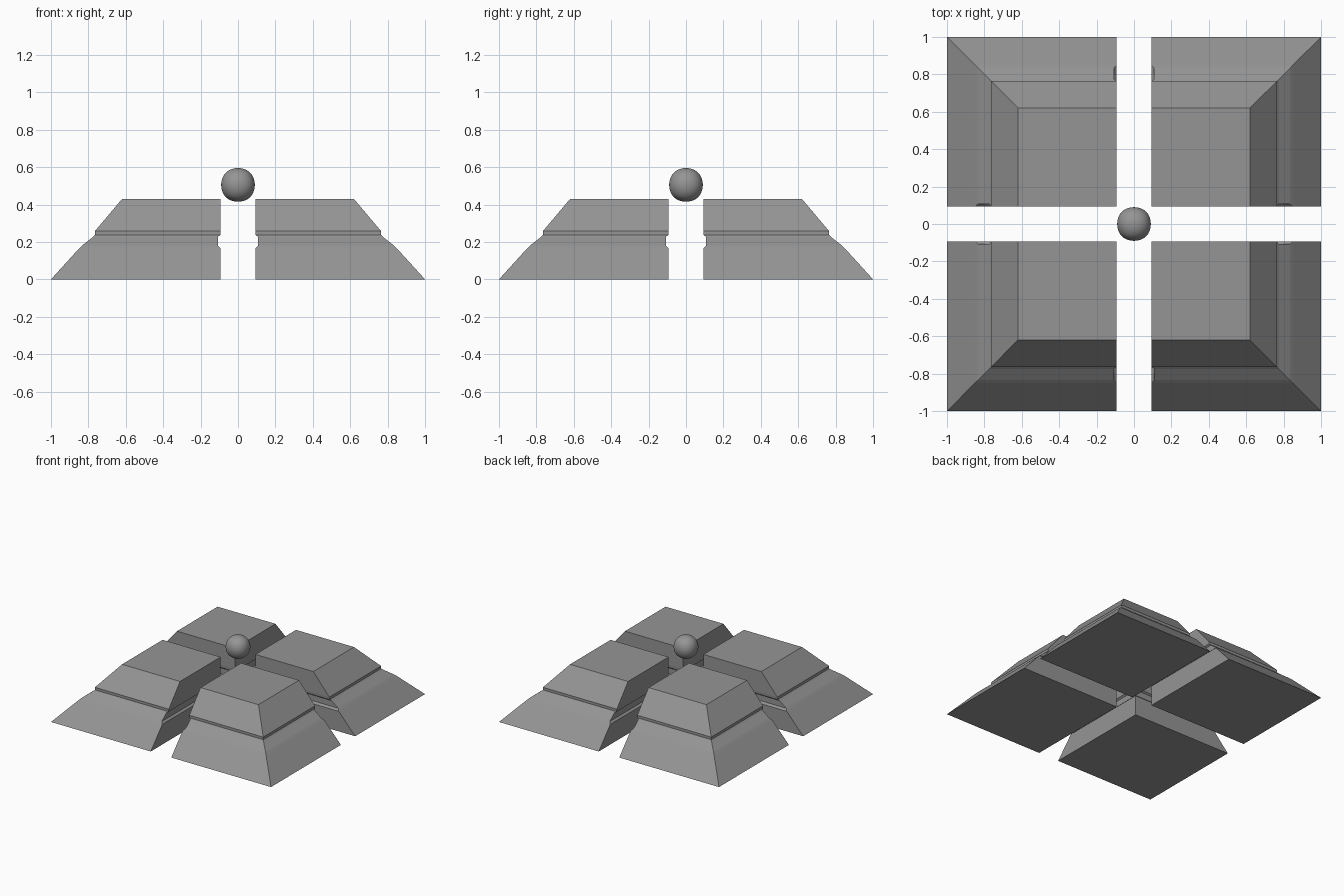
import bpy
import bmesh

cube = bpy.data.objects.get("Cube")
if cube:
    bpy.data.objects.remove(cube, do_unlink=True)

GREY = (0.3, 0.3, 0.3, 1)
grey = bpy.data.materials.new("stone grey")
grey.use_nodes = True
grey.diffuse_color = GREY
grey.node_tree.nodes["Principled BSDF"].inputs["Base Color"].default_value = GREY

# Each level of a block: (inner edge, outer edge, height)
LEVELS = [
    (0.093, 1.0, 0.0),
    (0.093, 0.85, 0.165),
    (0.108, 0.835, 0.18),
    (0.108, 0.775, 0.227),
    (0.095, 0.765, 0.237),
    (0.093, 0.765, 0.258),
    (0.093, 0.62, 0.43),
]


def add_object(name, bm):
    bmesh.ops.recalc_face_normals(bm, faces=bm.faces)
    mesh = bpy.data.meshes.new(name)
    bm.to_mesh(mesh)
    bm.free()
    mesh.materials.append(grey)
    obj = bpy.data.objects.new(name, mesh)
    bpy.context.collection.objects.link(obj)
    return obj


def corner_block(name, sx, sy):
    """Stack square rings and bridge them into one sloped block."""
    bm = bmesh.new()
    rings = []
    for a, b, z in LEVELS:
        corners = [(a, a), (b, a), (b, b), (a, b)]
        rings.append([bm.verts.new((sx * x, sy * y, z)) for x, y in corners])
    for low, high in zip(rings, rings[1:]):
        for i in range(4):
            j = (i + 1) % 4
            bm.faces.new((low[i], low[j], high[j], high[i]))
    bm.faces.new(rings[0])
    bm.faces.new(rings[-1])
    return add_object(name, bm)


# Four grooved corner blocks
for x_name, sx in (("left", 1), ("right", -1)):
    for y_name, sy in (("front", -1), ("back", 1)):
        corner_block(f"{y_name}_{x_name}_block", sx, sy)

# Floating ball, a rounded cube
bm = bmesh.new()
bmesh.ops.create_cube(bm, size=0.214)
for face in bm.faces:
    face.smooth = True
ball = add_object("floating_ball", bm)
ball.location.z = 0.505
subdivision = ball.modifiers.new("rounding", "SUBSURF")
subdivision.levels = subdivision.render_levels = 4
